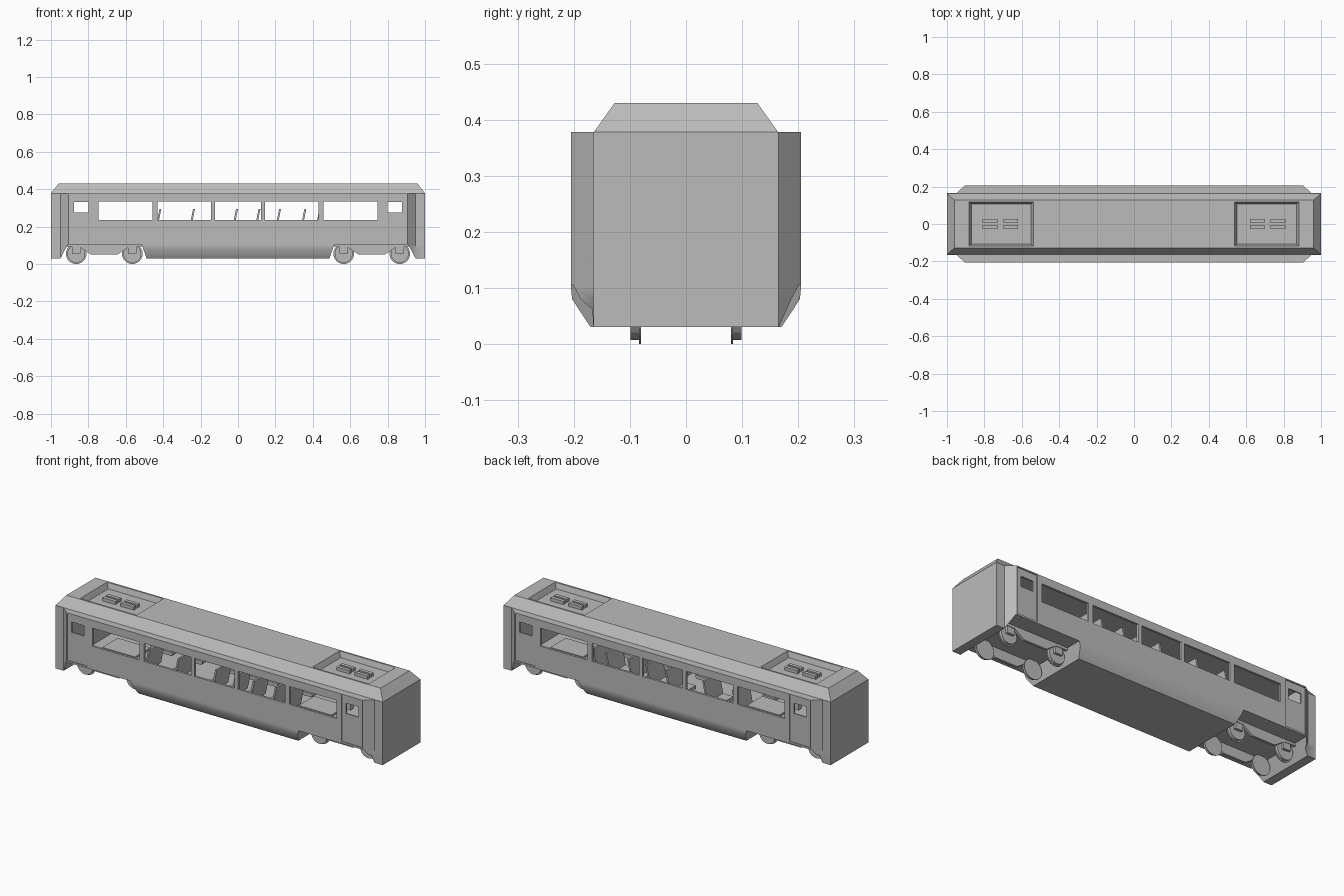
import bpy, bmesh, math
from mathutils import Matrix

cube = bpy.data.objects.get("Cube")
if cube:
    bpy.data.objects.remove(cube, do_unlink=True)

GREY = (0.5, 0.5, 0.5, 1)
mat = bpy.data.materials.new("plain grey")
mat.use_nodes = True
mat.diffuse_color = GREY
mat.node_tree.nodes["Principled BSDF"].inputs["Base Color"].default_value = GREY


def finish(name, bm):
    bmesh.ops.recalc_face_normals(bm, faces=bm.faces)
    me = bpy.data.meshes.new(name)
    bm.to_mesh(me)
    bm.free()
    me.materials.append(mat)
    ob = bpy.data.objects.new(name, me)
    bpy.context.collection.objects.link(ob)
    return ob


def loft(name, rings):
    """Skin closed rings of equal point count and cap both ends."""
    bm = bmesh.new()
    loops = [[bm.verts.new(p) for p in ring] for ring in rings]
    n = len(loops[0])
    for a, b in zip(loops, loops[1:]):
        for i in range(n):
            j = (i + 1) % n
            bm.faces.new((a[i], a[j], b[j], b[i]))
    bm.faces.new(loops[0])
    bm.faces.new(loops[-1])
    return finish(name, bm)


def rect(x0, x1, y0, y1, z):
    return [(x0, y0, z), (x1, y0, z), (x1, y1, z), (x0, y1, z)]


def box(name, x0, x1, y0, y1, z0, z1, lean=0.0):
    top = rect(x0 + lean, x1 + lean, y0, y1, z1)
    return loft(name, [rect(x0, x1, y0, y1, z0), top])


def slab(name, profile, y0, y1):
    """Extrude an (x, z) profile across y."""
    return loft(name, [[(x, y, z) for x, z in profile] for y in (y0, y1)])


def cut(ob, cutters):
    for c in cutters:
        m = ob.modifiers.new("cut", "BOOLEAN")
        m.operation, m.solver, m.object = "DIFFERENCE", "EXACT", c
    bpy.context.view_layer.update()
    me = bpy.data.meshes.new_from_object(
        ob.evaluated_get(bpy.context.evaluated_depsgraph_get()))
    ob.modifiers.clear()
    ob.data = me
    for c in cutters:
        bpy.data.objects.remove(c, do_unlink=True)


# Body: plan outline with narrowed ends, and a skirt that tucks in below
def plan(z, half):
    q = [(1, 0.165), (0.95, 0.165), (0.905, half)]
    pts = q + [(-x, y) for x, y in reversed(q)]
    pts += [(-x, -y) for x, y in q] + [(x, -y) for x, y in reversed(q)]
    return [(x, y, z) for x, y in pts]


body = loft("car_body", [plan(0.03, 0.17), plan(0.08, 0.203),
                         plan(0.1, 0.205), plan(0.378, 0.205)])

# Openings: saloon, windows, door windows, door recesses and wheel bays
cutters = [box("saloon_cutter", -0.89, 0.89, -0.193, 0.193, 0.125, 0.37),
           box("window_cutter", -0.122, 0.122, -0.3, 0.3, 0.235, 0.335)]
for s in (-1, 1):
    for a, b, z0, z1 in ((0.145, 0.43, 0.235, 0.335), (0.457, 0.747, 0.235, 0.335),
                         (0.8, 0.877, 0.275, 0.332)):
        x0, x1 = sorted((s * a, s * b))
        cutters.append(box("window_cutter", x0, x1, -0.3, 0.3, z0, z1))
    bay = [(0.955, 0.02), (0.91, 0.105), (0.515, 0.105), (0.485, 0.02)]
    cutters.append(slab("bay_cutter", [(s * x, z) for x, z in bay], -0.3, 0.3))
    x0, x1 = sorted((s * 0.777, s * 0.903))
    for t in (-1, 1):
        y0, y1 = sorted((t * 0.2, t * 0.3))
        cutters.append(box("door_cutter", x0, x1, y0, y1, 0.115, 0.372))
cut(body, cutters)

bpy.ops.object.select_all(action="DESELECT")
body.select_set(True)
bpy.context.view_layer.objects.active = body
bpy.ops.object.shade_smooth_by_angle(angle=math.radians(32))

# Roof with a sunken equipment well near each end
roof = loft("roof", [rect(-1, 1, -0.164, 0.164, 0.378),
                     rect(-0.96, 0.96, -0.127, 0.127, 0.43)])
wells = []
for s in (-1, 1):
    c = s * 0.71
    wells.append(loft("well_cutter", [
        rect(c - 0.158, c + 0.158, -0.107, 0.107, 0.4),
        rect(c - 0.172, c + 0.172, -0.117, 0.117, 0.431),
        rect(c - 0.172, c + 0.172, -0.117, 0.117, 0.45)]))
cut(roof, wells)

# Roof vents
for s in (-1, 1):
    for dx in (-0.056, 0.056):
        for y in (-0.016, 0.016):
            c = s * 0.715 + dx
            box("roof_vent", c - 0.04, c + 0.04, y - 0.01, y + 0.01, 0.398, 0.418)


# Wheels with an inner flange
def disc(name, x, y, r, width):
    bm = bmesh.new()
    bmesh.ops.create_cone(bm, cap_ends=True, segments=24, radius1=r, radius2=r,
                          depth=width, matrix=Matrix.Translation((x, y, 0.055))
                          @ Matrix.Rotation(math.pi / 2, 4, "X"))
    return finish(name, bm)


# Bogie side frame: dropped centre between raised axle arms
FRAME = [(-0.2, 0.108), (0.2, 0.108), (0.2, 0.092), (0.13, 0.09), (0.07, 0.05),
         (-0.07, 0.05), (-0.13, 0.09), (-0.2, 0.092)]
for s in (-1, 1):
    for t in (-1, 1):
        for x in (0.565, 0.865):
            disc("wheel", s * x, t * 0.091, 0.048, 0.016)
            disc("wheel_flange", s * x, t * 0.082, 0.055, 0.004)
            box("axle_box", s * x - 0.022, s * x + 0.022, t * 0.106 - 0.007,
                t * 0.106 + 0.007, 0.055, 0.1)
        y0, y1 = sorted((t * 0.102, t * 0.116))
        slab("bogie_side_frame", [(s * 0.715 + x, z) for x, z in FRAME], y0, y1)

# Seats on both sides of the aisle, and a table at each end window
for t in (-1, 1):
    y0, y1 = sorted((t * 0.05, t * 0.185))
    for x in (-0.43, -0.25, -0.02, 0.1, 0.21, 0.345, 0.425):
        box("seat_back", x - 0.015, x - 0.005, y0, y1, 0.17, 0.295, 0.025)
        box("seat_cushion", x - 0.075, x - 0.01, y0, y1, 0.165, 0.185)
    for s in (-1, 1):
        c = s * 0.6
        box("table_top", c - 0.1, c + 0.1, y0, y1, 0.222, 0.234)
        box("table_leg", c - 0.012, c + 0.012, t * 0.12 - 0.012, t * 0.12 + 0.012,
            0.125, 0.223)
